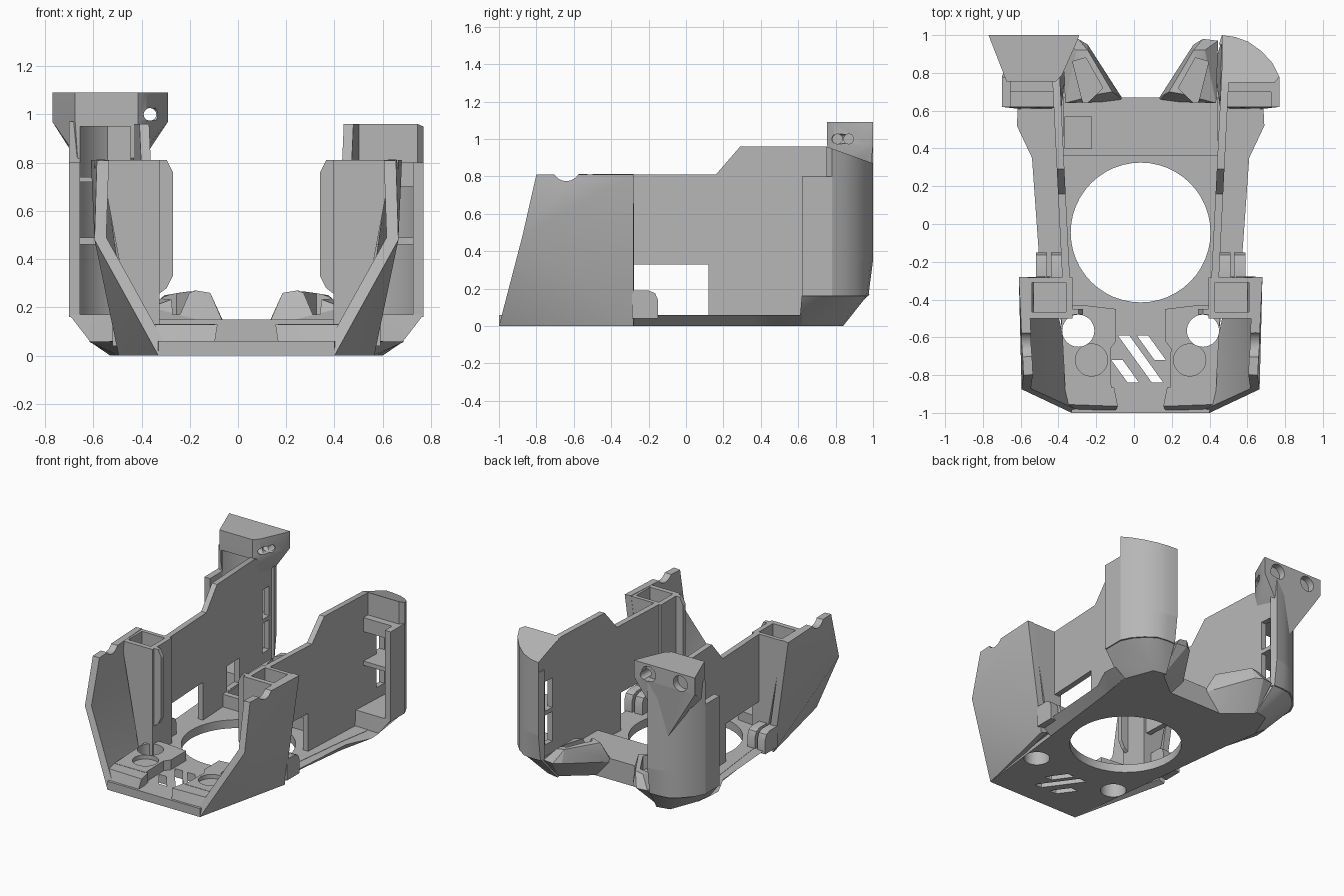
import bpy, bmesh, math
from mathutils import Vector, Matrix

if "Cube" in bpy.data.objects:
    bpy.data.objects.remove(bpy.data.objects["Cube"])

grey = bpy.data.materials.new("mid_grey")
grey.use_nodes = True
grey.diffuse_color = (0.47, 0.47, 0.47, 1)
grey.node_tree.nodes["Principled BSDF"].inputs["Base Color"].default_value = grey.diffuse_color

MID = 0.035          # axis of symmetry
SIDES = {"left": 1, "right": -1}


def finish(name, bm):
    bmesh.ops.recalc_face_normals(bm, faces=bm.faces[:])
    mesh = bpy.data.meshes.new(name)
    bm.to_mesh(mesh)
    bm.free()
    mesh.materials.append(grey)
    ob = bpy.data.objects.new(name, mesh)
    bpy.context.collection.objects.link(ob)
    return ob


def place(s, p):
    return (MID + s * p[0], p[1], p[2])


def hull(name, pts, s=1):
    bm = bmesh.new()
    for p in pts:
        bm.verts.new(place(s, p))
    bmesh.ops.convex_hull(bm, input=bm.verts[:])
    junk = [v for v in bm.verts if not v.link_faces]
    bmesh.ops.delete(bm, geom=junk, context="VERTS")
    bmesh.ops.dissolve_limit(bm, angle_limit=0.01, verts=bm.verts[:], edges=bm.edges[:])
    return finish(name, bm)


def box(name, u, y, z, s=1):
    return hull(name, [(a, b, c) for a in u for b in y for c in z], s)


def prism(name, low, high, s=1):
    """Solid between two matching loops of points."""
    bm = bmesh.new()
    a = [bm.verts.new(place(s, p)) for p in low]
    b = [bm.verts.new(place(s, p)) for p in high]
    bm.faces.new(a)
    bm.faces.new(b)
    for i in range(len(a)):
        j = (i + 1) % len(a)
        bm.faces.new((a[i], a[j], b[j], b[i]))
    return finish(name, bm)


def slab(name, outline, z0, z1, s=1):
    return prism(name, [(u, y, z0) for u, y in outline], [(u, y, z1) for u, y in outline], s)


def rod(centre, r, depth, axis="Z", s=1):
    bm = bmesh.new()
    bmesh.ops.create_cone(bm, cap_ends=True, segments=48, radius1=r, radius2=r, depth=depth)
    rot = {"X": Matrix.Rotation(math.pi / 2, 4, "Y"), "Y": Matrix.Rotation(math.pi / 2, 4, "X"), "Z": Matrix()}[axis]
    bm.transform(Matrix.Translation(Vector(place(s, centre))) @ rot)
    return finish("cutter", bm)


def cut(ob, *cutters):
    bpy.context.view_layer.objects.active = ob
    for c in cutters:
        mod = ob.modifiers.new("cut", "BOOLEAN")
        mod.operation, mod.solver, mod.object = "DIFFERENCE", "EXACT", c
        bpy.ops.object.modifier_apply(modifier=mod.name)
        bpy.data.objects.remove(c)


# Floor plate with round opening, screw holes and slanted vents
half = [(0.365, -1), (0.525, 0.36), (0.565, 0.6), (0.485, 0.82), (0.385, 0.8), (0.27, 0.67)]
floor = slab("floor", half + [(-u, y) for u, y in reversed(half)], 0, 0.06)
cut(floor, rod((0, -0.045, 0), 0.37, 1))
for s in (1, -1):
    cut(floor, rod((0.33, -0.565, 0), 0.085, 1, s=s))
for u, y, length in ((-0.155, -0.72, 0.12), (-0.12, -0.59, 0.25), (-0.02, -0.59, 0.13)):
    e = length * 0.72
    cut(floor, slab("cutter", [(u, y), (u + 0.06, y), (u + 0.06 + e, y - length), (u + e, y - length)], -0.1, 0.2))

# Rear cross beam with a pocket
beam = slab("rear_beam", [(-0.41, 0.36), (0.41, 0.36), (0.41, 0.67), (-0.41, 0.67)], 0.03, 0.15)
cut(beam, box("cutter", (0.26, 0.4), (0.4, 0.57), (0.07, 0.3), -1))

# Curved shell plan, from the open front edge round to the back
arc = [(0.735, 0.62), (0.735, 0.78), (0.7, 0.85), (0.64, 0.915), (0.57, 0.965), (0.5, 0.99), (0.43, 1.0)]
inner = [(0.415, 0.95), (0.49, 0.945), (0.55, 0.92), (0.61, 0.875), (0.66, 0.82), (0.69, 0.76), (0.69, 0.62)]
shelf = [(0.44, 0.7), (0.7, 0.7), (0.7, 0.78), (0.62, 0.89), (0.55, 0.94), (0.44, 0.96)]


def wall_u(y):
    return 0.375 + 0.05 * (y + 0.28)


for side, s in SIDES.items():
    # Upright side wall with its window and rear vents
    prof = [(-0.3, 0.03), (0.84, 0.03), (0.97, 0.17), (0.98, 0.87), (0.75, 0.96), (0.29, 0.96), (0.16, 0.81), (-0.3, 0.81)]
    wall = prism(side + "_wall", [(wall_u(y), y, z) for y, z in prof],
                 [(wall_u(y) + 0.04, y, z) for y, z in prof], s)
    cut(wall, box("cutter", (0.2, 0.6), (-0.28, 0.12), (0.06, 0.33), s))
    for z in ((0.25, 0.46), (0.49, 0.7)):
        cut(wall, box("cutter", (0.2, 0.52), (0.84, 0.92), z, s))
    if s < 0:
        cut(wall, box("cutter", (0.2, 0.6), (0.41, 0.56), (0.15, 0.33), s))

    # Flared ledge outside the wall
    prism(side + "_ledge",
          [(0.38, -0.28, 0), (0.45, -0.28, 0), (0.525, 0.36, 0), (0.54, 0.45, 0), (0.565, 0.62, 0), (0.42, 0.62, 0)],
          [(0.38, -0.28, 0.058), (0.53, -0.28, 0.058), (0.575, 0.35, 0.058), (0.655, 0.52, 0.058),
           (0.65, 0.62, 0.058), (0.42, 0.62, 0.058)], s)

    # Front wing made of three folded panels
    bm = bmesh.new()
    pts = [(0.365, -1, 0), (0.63, -0.875, 0.48), (0.62, -0.8, 0.81), (0.645, -0.28, 0.81), (0.53, -0.28, 0)]
    a, b, c, d, e = [bm.verts.new(place(s, p)) for p in pts]
    for f in ((a, b, e), (b, d, e), (b, c, d)):
        bm.faces.new(f)
    wing = finish(side + "_front_wing", bm)
    if sum(f.normal.x for f in wing.data.polygons) * s < 0:
        wing.data.flip_normals()
    mod = wing.modifiers.new("thickness", "SOLIDIFY")
    mod.thickness, mod.offset = 0.05, -1
    bpy.context.view_layer.objects.active = wing
    bpy.ops.object.modifier_apply(modifier=mod.name)
    cut(wing, rod((0.6, -0.64, 0.85), 0.075, 0.4, "X", s))

    # Hollow square tower behind the wing, with a thin inner flange
    tower = hull(side + "_tower", [(u, y, z) for y in (-0.5, -0.282)
                 for u, z in ((0.36, 0.03), (0.46, 0.03), (0.36, 0.81), (0.605, 0.81))], s)
    cut(tower, box("cutter", (0.395, 0.575), (-0.465, -0.31), (0.6, 1), s))
    flange = [(0.37, 0.25), (0.33, 0.28), (0.305, 0.33), (0.305, 0.76), (0.33, 0.81), (0.37, 0.81)]
    prism(side + "_tower_flange", [(u, -0.48, z) for u, z in flange], [(u, -0.45, z) for u, z in flange], s)

    # Raised screw boss and the sloped front lip joined to it
    boss = slab(side + "_screw_boss", [(0.155, -0.87), (0.4, -0.87), (0.42, -0.5), (0.36, -0.43), (0.3, -0.43),
                (0.13, -0.45), (0.13, -0.62), (0.16, -0.66)], 0.04, 0.13, s)
    cut(boss, rod((0.33, -0.565, 0), 0.085, 1, s=s), rod((0.26, -0.72, 0.2), 0.085, 0.2, s=s))
    hull(side + "_front_lip", [(u, y, z) for u in (0.14, 0.365) for y, z in ((-1, 0), (-0.865, 0))]
         + [(0.12, -0.965, 0.128), (0.14, -0.865, 0.128), (0.4, -0.955, 0.128), (0.4, -0.865, 0.128)], s)

    # Rounded ears beside the window
    ear = [(-0.29, 0.04), (-0.15, 0.04), (-0.15, 0.14), (-0.165, 0.175), (-0.2, 0.19), (-0.29, 0.19)]
    for u in (0.415, 0.495):
        prism(side + "_ear", [(u, y, z) for y, z in ear], [(u + 0.06, y, z) for y, z in ear], s)

    # Faceted foot under the rear post
    hull(side + "_foot", [(0.565, 0.61, 0), (0.42, 0.61, 0), (0.485, 0.82, 0), (0.39, 0.84, 0), (0.65, 0.61, 0.06)]
         + [(u, min(y, 0.975), 0.17) for u, y in arc] + [(0.42, 0.62, 0.17)], s)

    # Curved shell of the rear post, with cross shelves in its pocket
    ring = arc + inner
    prism(side + "_post_shell_base", [(u, min(y, 0.975), 0.16) for u, y in ring], [(u, y, 0.35) for u, y in ring], s)
    slab(side + "_post_shell", ring, 0.35, 0.8, s)
    slab(side + "_post_shelf", shelf, 0.46, 0.49, s)
    if s > 0:
        slab("left_post_ceiling", shelf, 0.7, 0.8)
    else:
        slab("right_post_shelf_upper", shelf, 0.72, 0.74, s)
        slab("right_post_shell_upper", arc[1:] + inner[:-1], 0.79, 0.97, s)

    # Angled bracket at the back, with a groove
    bracket = hull(side + "_bracket", [(0.2, 0.66, 0), (0.4, 0.66, 0), (0.4, 0.82, 0), (0.1, 0.67, 0.15),
                   (0.09, 0.65, 0.12), (0.4, 0.64, 0.2), (0.28, 0.95, 0.17), (0.33, 0.98, 0.17), (0.41, 0.97, 0.17),
                   (0.15, 0.7, 0.26), (0.21, 0.69, 0.27), (0.28, 0.92, 0.26), (0.34, 0.92, 0.25)], s)
    cut(bracket, slab("cutter", [(0.2, 0.72), (0.29, 0.88), (0.36, 0.86), (0.3, 0.62)], 0.17, 0.5, s))

# Sloped cap on the left post
cap = [(0.43, 0.75), (0.71, 0.75)] + arc[1:]
prism("left_post_cap", [(u, y, 0.79) for u, y in cap],
      [(u, y, 0.96 - max(0, y - 0.75) * 0.36) for u, y in cap])

# Mounting head on the right post, with screw holes
rim = [(0.805, 1), (0.325, 1), (0.335, 0.97), (0.415, 0.79), (0.45, 0.755), (0.71, 0.755), (0.725, 0.88)]
head = hull("right_post_head", [(u, y, z) for u, y in rim for z in (0.97, 1.09)]
            + [(0.7, 0.84, 0.82), (0.44, 0.97, 0.82), (0.7, 0.76, 0.82), (0.45, 0.76, 0.82), (0.57, 0.965, 0.6)], -1)
cut(head, box("cutter", (0.48, 0.695), (0.4, 0.9), (0.4, 0.95), -1))
for u in (0.69, 0.44):
    cut(head, rod((u, 1, 1.02), 0.055, 0.1, "Y", -1))
for y in (0.81, 0.87):
    cut(head, rod((0.4, y, 1.0), 0.026, 0.2, "X", -1))
cut(head, rod((0.4, 0.8, 1.0), 0.026, 0.8, "Y", -1))

# Smooth the round parts, keep hard edges
for ob in bpy.context.collection.objects:
    ob.select_set(ob.type == "MESH")
bpy.context.view_layer.objects.active = floor
bpy.ops.object.shade_smooth_by_angle(angle=math.radians(25))
